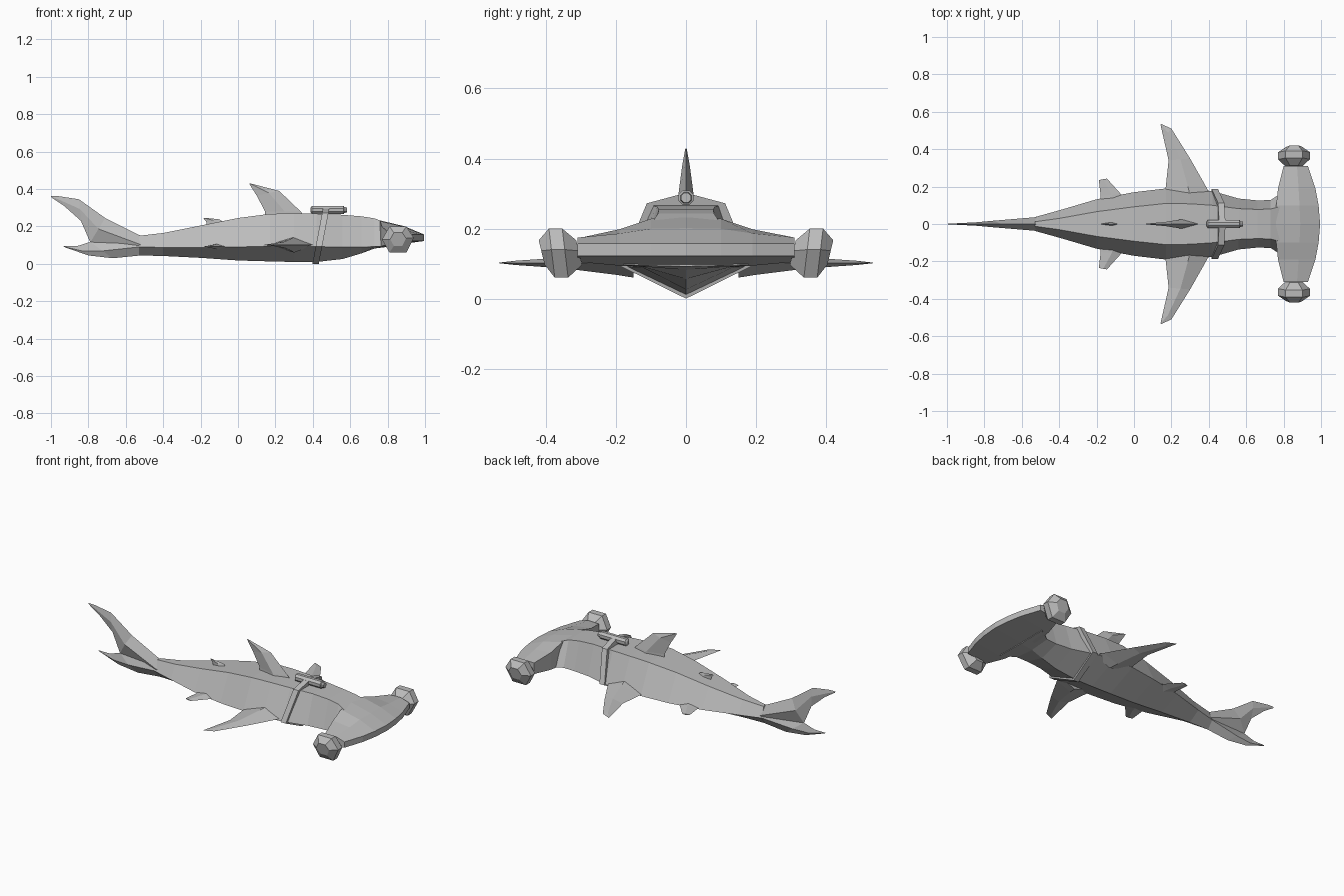
import bpy, bmesh, math
from mathutils import Vector

grey = bpy.data.materials.new("skin grey")
grey.diffuse_color = (0.5, 0.5, 0.5, 1)


def loft(name, rings):
    """Skin a list of equal-length closed rings and cap both ends."""
    bm = bmesh.new()
    rows = [[bm.verts.new(p) for p in ring] for ring in rings]
    n = len(rows[0])
    for a, b in zip(rows, rows[1:]):
        for i in range(n):
            j = (i + 1) % n
            bm.faces.new((a[i], a[j], b[j], b[i]))
    bm.faces.new(rows[0])
    bm.faces.new(rows[-1])
    bmesh.ops.recalc_face_normals(bm, faces=bm.faces)
    me = bpy.data.meshes.new(name)
    bm.to_mesh(me)
    bm.free()
    me.materials.append(grey)
    ob = bpy.data.objects.new(name, me)
    bpy.context.collection.objects.link(ob)
    return ob


def fin(name, sections, place):
    """Diamond-section fin; each section is lead point, trail point, half thickness."""
    rings = []
    for lead, trail, t in sections:
        mid = [0.55 * a + 0.45 * b for a, b in zip(lead, trail)]
        rings.append([place(*lead, 0), place(*mid, t), place(*trail, 0), place(*mid, -t)])
    return loft(name, rings)


def upright(u, v, t):
    return (u, t, v)


# Body: x, top half width, top z, side half width, side z, keel z
stations = [
    (-0.53, 0.012, 0.150, 0.037, 0.090, 0.045),
    (-0.40, 0.030, 0.165, 0.073, 0.088, 0.042),
    (-0.20, 0.066, 0.205, 0.132, 0.088, 0.032),
    (0.00, 0.092, 0.245, 0.170, 0.090, 0.018),
    (0.17, 0.110, 0.267, 0.190, 0.095, 0.013),
    (0.30, 0.108, 0.270, 0.187, 0.095, 0.010),
    (0.42, 0.100, 0.268, 0.176, 0.092, 0.010),
    (0.56, 0.082, 0.262, 0.136, 0.090, 0.026),
    (0.66, 0.078, 0.254, 0.126, 0.090, 0.056),
    (0.73, 0.080, 0.243, 0.128, 0.092, 0.082),
    (0.81, 0.100, 0.212, 0.180, 0.096, 0.092),
]
loft("body", [[(x, tw, tz), (x, sw, sz), (x, 0, kz), (x, -sw, sz), (x, -tw, tz)]
              for x, tw, tz, sw, sz, kz in stations])

# Wide head, lofted side to side: y, back x, front x, back top z, back bottom z
half = [(0.0, 0.76, 0.995, 0.232, 0.090), (0.10, 0.76, 0.987, 0.228, 0.090),
        (0.19, 0.77, 0.970, 0.198, 0.094), (0.31, 0.80, 0.930, 0.172, 0.105)]
spans = [(-y, *r) for y, *r in reversed(half[1:])] + [(y, *r) for y, *r in half]
loft("head", [[(xb, y, zt), (0.45 * xb + 0.55 * xf, y, 0.45 * zt + 0.55 * 0.176),
               (xf, y, 0.157), (xf, y, 0.122), (xb, y, zb)]
              for y, xb, xf, zt, zb in spans])

# Faceted eye pods on the head tips
pod = [(0.77, 0.13), (0.81, 0.20), (0.90, 0.20), (0.94, 0.14), (0.90, 0.06), (0.81, 0.06)]
for s, side in ((1, "left"), (-1, "right")):
    loft(side + "_eye_pod",
         [[(0.857 + (x - 0.857) * k, s * (y + 0.12 * (z - 0.13)), 0.133 + (z - 0.133) * k)
           for x, z in pod]
          for y, k in ((0.305, 0.5), (0.345, 1), (0.383, 1), (0.412, 0.5))])

    # Paired side fins
    def flat(z, s=s):
        return lambda u, v, t: (u, s * v, z + t)

    fin(side + "_pectoral_fin", [((0.41, 0.15), (0.165, 0.15), 0.042),
                                 ((0.385, 0.20), (0.17, 0.20), 0.034),
                                 ((0.30, 0.35), (0.185, 0.34), 0.016),
                                 ((0.20, 0.51), (0.158, 0.46), 0.006),
                                 ((0.145, 0.535), (0.142, 0.53), 0.001)], flat(0.102))
    fin(side + "_pelvic_fin", [((-0.04, 0.11), (-0.18, 0.10), 0.018),
                               ((-0.07, 0.16), (-0.178, 0.15), 0.012),
                               ((-0.145, 0.243), (-0.188, 0.235), 0.003)], flat(0.092))

# Back fins
fin("dorsal_fin", [((0.36, 0.25), (0.145, 0.25), 0.027), ((0.335, 0.28), (0.145, 0.28), 0.024),
                   ((0.22, 0.39), (0.10, 0.365), 0.011), ((0.07, 0.429), (0.06, 0.428), 0.002)],
    upright)
fin("rear_dorsal_fin", [((-0.06, 0.21), (-0.165, 0.195), 0.013),
                        ((-0.10, 0.238), (-0.17, 0.225), 0.007),
                        ((-0.175, 0.246), (-0.185, 0.244), 0.001)], upright)

# Two-lobed tail
fin("upper_tail_lobe", [((-0.52, 0.150), (-0.52, 0.045), 0.037),
                        ((-0.71, 0.245), (-0.79, 0.115), 0.018),
                        ((-0.85, 0.345), (-0.84, 0.23), 0.009),
                        ((-0.96, 0.362), (-0.93, 0.31), 0.004),
                        ((-1.0, 0.363), (-0.998, 0.355), 0.001)], upright)
fin("lower_tail_lobe", [((-0.52, 0.045), (-0.52, 0.148), 0.036),
                        ((-0.67, 0.030), (-0.79, 0.117), 0.017),
                        ((-0.80, 0.045), (-0.86, 0.095), 0.007),
                        ((-0.93, 0.090), (-0.935, 0.095), 0.001)], upright)

# Slanted strap around the body
band = [(0, 0.302), (0.112, 0.272), (0.186, 0.092), (0, 0), (-0.186, 0.092), (-0.112, 0.272)]
loft("strap", [[(x + 0.19 * z, y, z) for y, z in band] for x in (0.398, 0.432)])

# Tube device carried on the strap
loft("back_tube", [[(x, r * math.cos(a), 0.288 + r * math.sin(a))
                    for a in (math.pi * (i + 0.5) / 4 for i in range(8))]
                   for x, r in ((0.388, 0.012), (0.395, 0.023), (0.565, 0.023),
                                (0.568, 0.017), (0.582, 0.015))])
